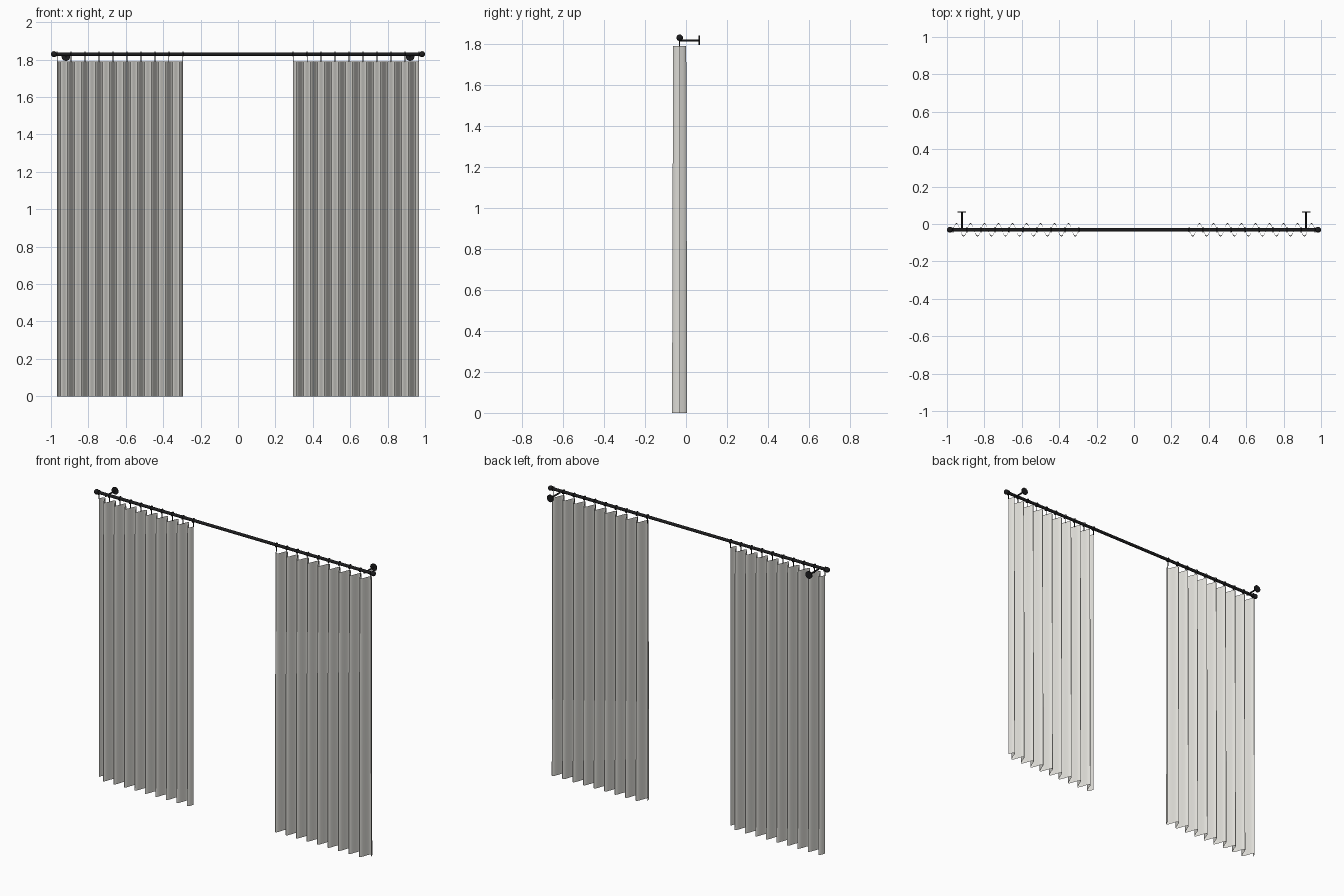
import bpy, bmesh, math
from mathutils import Vector, Matrix

if "Cube" in bpy.data.objects:
    bpy.data.objects.remove(bpy.data.objects["Cube"])

ROD_Y, ROD_Z = -0.031, 1.829
X_IN, X_OUT = 0.295, 0.967
FOLDS, TOP = 9, 1.79


def material(name, col):
    m = bpy.data.materials.new(name)
    m.diffuse_color = (*col, 1)
    m.use_nodes = True
    m.node_tree.nodes["Principled BSDF"].inputs["Base Color"].default_value = m.diffuse_color
    return m


fabric = material("off_white_fabric", (0.73, 0.72, 0.68))
metal = material("black_metal", (0.012, 0.012, 0.013))


def finish(name, bm, mat, angle=40):
    me = bpy.data.meshes.new(name)
    bm.to_mesh(me)
    bm.free()
    me.materials.append(mat)
    ob = bpy.data.objects.new(name, me)
    bpy.context.collection.objects.link(ob)
    bpy.ops.object.select_all(action='DESELECT')
    ob.select_set(True)
    bpy.context.view_layer.objects.active = ob
    bpy.ops.object.shade_smooth_by_angle(angle=math.radians(angle))
    return ob


def tube(bm, a, b, r, sides=16):
    a, b = Vector(a), Vector(b)
    d = b - a
    mat = Matrix.Translation((a + b) / 2) @ d.to_track_quat('Z', 'Y').to_matrix().to_4x4()
    bmesh.ops.create_cone(bm, cap_ends=True, segments=sides, radius1=r, radius2=r,
                          depth=d.length, matrix=mat)


def ring(bm, x, major, minor, n=20, m=8):
    # torus around the rod axis
    grid = []
    for i in range(n):
        t = 2 * math.pi * i / n
        row = []
        for j in range(m):
            p = 2 * math.pi * j / m
            rr = major + minor * math.cos(p)
            row.append(bm.verts.new((x + minor * math.sin(p),
                                     ROD_Y + rr * math.cos(t), ROD_Z + rr * math.sin(t))))
        grid.append(row)
    for i in range(n):
        for j in range(m):
            a, b = grid[i], grid[(i + 1) % n]
            k = (j + 1) % m
            bm.faces.new((a[j], a[k], b[k], b[j]))


# rod with ball finials
bm = bmesh.new()
tube(bm, (-0.985, ROD_Y, ROD_Z), (0.985, ROD_Y, ROD_Z), 0.0095)
finish("curtain_rod", bm, metal)

for side, s in (("left", -1), ("right", 1)):
    bm = bmesh.new()
    bmesh.ops.create_uvsphere(bm, u_segments=16, v_segments=10, radius=0.016,
                              matrix=Matrix.Translation((s * 0.984, ROD_Y, ROD_Z)))
    finish(side + "_finial", bm, metal)

    # wall bracket: arm under the rod and round wall plate
    bm = bmesh.new()
    x, z = s * 0.92, 1.816
    tube(bm, (x, ROD_Y, z), (x, 0.064, z), 0.005, 12)
    tube(bm, (x, 0.062, z), (x, 0.068, z), 0.023, 24)
    finish(side + "_bracket", bm, metal)

    # pleated sheet, folds slightly deeper towards the hem
    bm = bmesh.new()
    cols, rows = FOLDS * 12, 8
    grid = []
    for j in range(rows + 1):
        v = j / rows
        amp = 0.037 - 0.005 * v
        grid.append([bm.verts.new((s * (X_OUT + (X_IN - X_OUT) * i / cols),
                                   ROD_Y + amp * math.sin(2 * math.pi * FOLDS * i / cols),
                                   TOP * v)) for i in range(cols + 1)])
    for j in range(rows):
        for i in range(cols):
            q = [grid[j][i], grid[j][i + 1], grid[j + 1][i + 1], grid[j + 1][i]]
            bm.faces.new(q if s < 0 else q[::-1])
    finish(side + "_curtain", bm, fabric, 60)

    # hanging rings and clips, one per fold
    bm = bmesh.new()
    for k in range(FOLDS + 1):
        x = s * (X_OUT + (X_IN - X_OUT) * k / FOLDS)
        ring(bm, x, 0.0125, 0.0025)
        tube(bm, (x, ROD_Y, TOP - 0.004), (x, ROD_Y, ROD_Z - 0.012), 0.002, 8)
    finish(side + "_rings", bm, metal)
